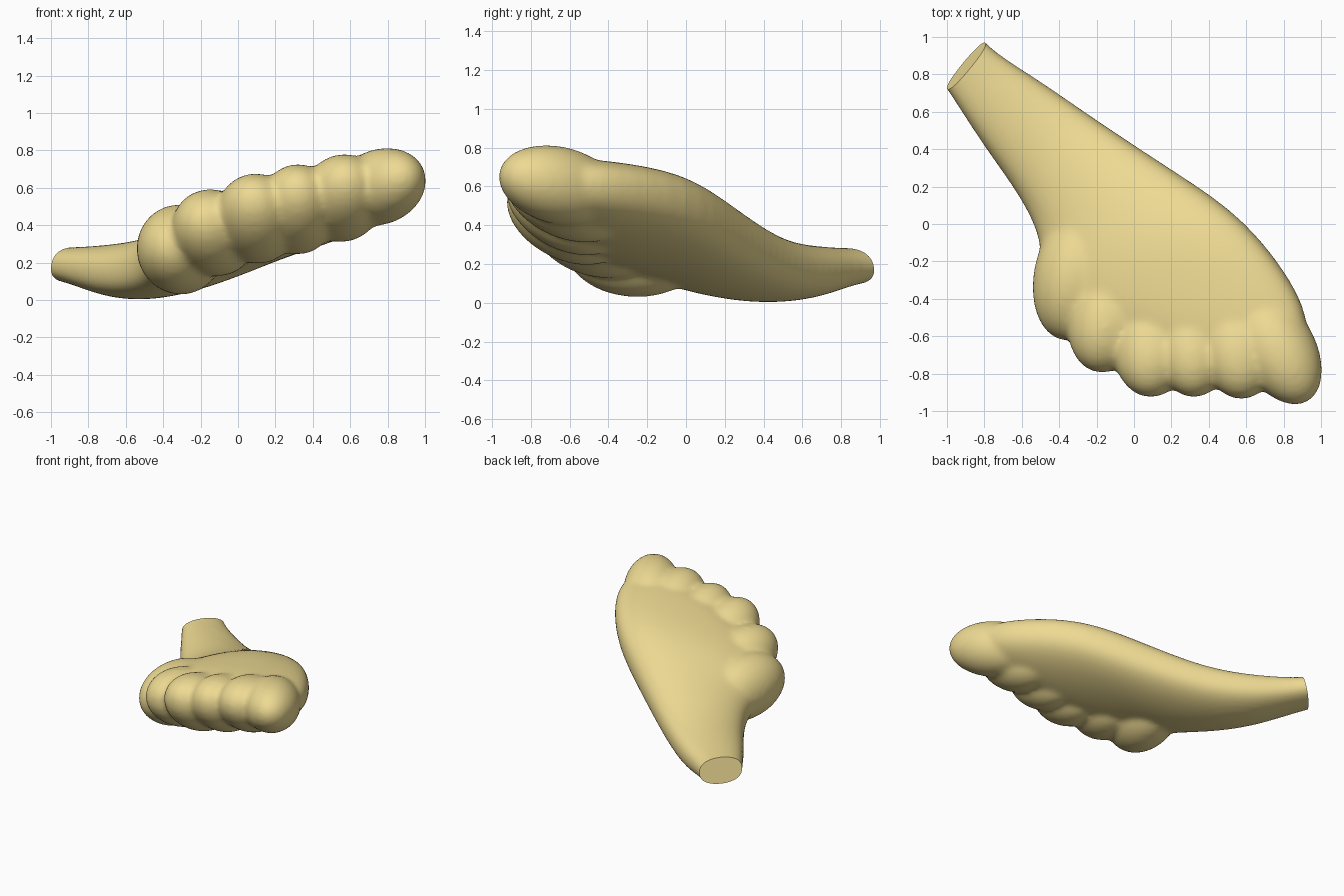
import bpy, bmesh, math
from mathutils import Vector, Matrix

cube = bpy.data.objects.get("Cube")
if cube:
    bpy.data.objects.remove(cube, do_unlink=True)

SIDES = 24


def mesh_object(name, bm):
    mesh = bpy.data.meshes.new(name)
    bm.to_mesh(mesh)
    bm.free()
    obj = bpy.data.objects.new(name, mesh)
    bpy.context.collection.objects.link(obj)
    return obj


def apply_modifiers(obj):
    graph = bpy.context.evaluated_depsgraph_get()
    mesh = bpy.data.meshes.new_from_object(obj.evaluated_get(graph))
    obj.modifiers.clear()
    obj.data = mesh


def loft(name, sections):
    """Skin flattened rings spanning a right edge and a left edge point."""
    bm = bmesh.new()
    rings = []
    for a, b, thick in sections:
        a, b = Vector(a), Vector(b)
        ring = []
        for i in range(SIDES):
            t = math.tau * i / SIDES
            c, s = math.cos(t), math.sin(t)
            rise = math.copysign(abs(s) ** 0.75, s) * thick / 2
            p = (a + b) / 2 + (b - a) / 2 * c + Vector((0, 0, rise))
            ring.append(bm.verts.new(p))
        rings.append(ring)
    for r, q in zip(rings, rings[1:]):
        for i in range(SIDES):
            j = (i + 1) % SIDES
            bm.faces.new((r[i], r[j], q[j], q[i]))
    bm.faces.new(rings[0])
    bm.faces.new(rings[-1])
    bmesh.ops.recalc_face_normals(bm, faces=bm.faces)
    obj = mesh_object(name, bm)
    obj.modifiers.new("Round", 'SUBSURF').levels = 2
    apply_modifiers(obj)
    return obj


def toe(name, centre, radii, yaw, pitch):
    bm = bmesh.new()
    m = (Matrix.Translation(centre) @ Matrix.Rotation(math.radians(yaw), 4, 'Z')
         @ Matrix.Rotation(math.radians(pitch), 4, 'X') @ Matrix.Diagonal((*radii, 1)))
    bmesh.ops.create_uvsphere(bm, u_segments=48, v_segments=32, radius=1, matrix=m)
    return mesh_object(name, bm)


# Ankle, sole and instep as one tilted, flattened loft
foot = loft("foot", [
    ((-1.14, 0.92, 0.20), (-0.94, 1.16, 0.20), 0.17),
    ((-1.00, 0.72, 0.19), (-0.80, 0.95, 0.19), 0.18),
    ((-0.81, 0.42, 0.15), (-0.53, 0.79, 0.15), 0.29),
    ((-0.64, 0.19, 0.14), (-0.19, 0.55, 0.19), 0.34),
    ((-0.51, -0.04, 0.19), (0.24, 0.27, 0.38), 0.42),
    ((-0.50, -0.22, 0.25), (0.61, 0.03, 0.54), 0.46),
    ((-0.46, -0.38, 0.30), (0.91, -0.38, 0.605), 0.45),
    ((-0.28, -0.53, 0.36), (0.95, -0.60, 0.625), 0.42),
    ((-0.08, -0.68, 0.43), (0.86, -0.76, 0.64), 0.30),
])

# Row of six upturned toes, climbing toward the left
toes = [
    toe("toe_1", (-0.31, -0.27, 0.27), (0.225, 0.36, 0.24), -12, -4),
    toe("toe_2", (-0.13, -0.48, 0.36), (0.22, 0.33, 0.22), -14, -18),
    toe("toe_3", (0.10, -0.62, 0.435), (0.22, 0.33, 0.21), -4, -28),
    toe("toe_4", (0.32, -0.62, 0.485), (0.21, 0.33, 0.21), 0, -28),
    toe("toe_5", (0.56, -0.62, 0.545), (0.22, 0.335, 0.21), 5, -24),
    toe("toe_6", (0.76, -0.655, 0.605), (0.205, 0.345, 0.20), 30, -12),
]

# Fuse the parts into one soft skin
for o in bpy.context.selected_objects:
    o.select_set(False)
for o in toes + [foot]:
    o.select_set(True)
bpy.context.view_layer.objects.active = foot
bpy.ops.object.join()
remesh = foot.modifiers.new("Fuse", 'REMESH')
remesh.mode = 'VOXEL'
remesh.voxel_size = 0.016
soften = foot.modifiers.new("Soften", 'SMOOTH')
soften.factor = 0.5
soften.iterations = 22
apply_modifiers(foot)

# Flat cut across the ankle
bm = bmesh.new()
bm.from_mesh(foot.data)
cut = bmesh.ops.bisect_plane(
    bm, geom=bm.verts[:] + bm.edges[:] + bm.faces[:], dist=1e-5,
    plane_co=(-0.9, 0.84, 0.19), plane_no=(-0.75, 0.62, 0.25), clear_outer=True)
rim = [e for e in cut["geom_cut"] if isinstance(e, bmesh.types.BMEdge)]
bmesh.ops.contextual_create(bm, geom=rim)
bmesh.ops.recalc_face_normals(bm, faces=bm.faces)
bm.to_mesh(foot.data)
bm.free()

# Sandy skin
skin = bpy.data.materials.new("sandy_skin")
skin.use_nodes = True
colour = (0.85, 0.70, 0.29, 1)
skin.diffuse_color = colour
skin.node_tree.nodes["Principled BSDF"].inputs["Base Color"].default_value = colour
foot.data.materials.clear()
foot.data.materials.append(skin)
bpy.ops.object.shade_smooth_by_angle(angle=math.radians(50))
